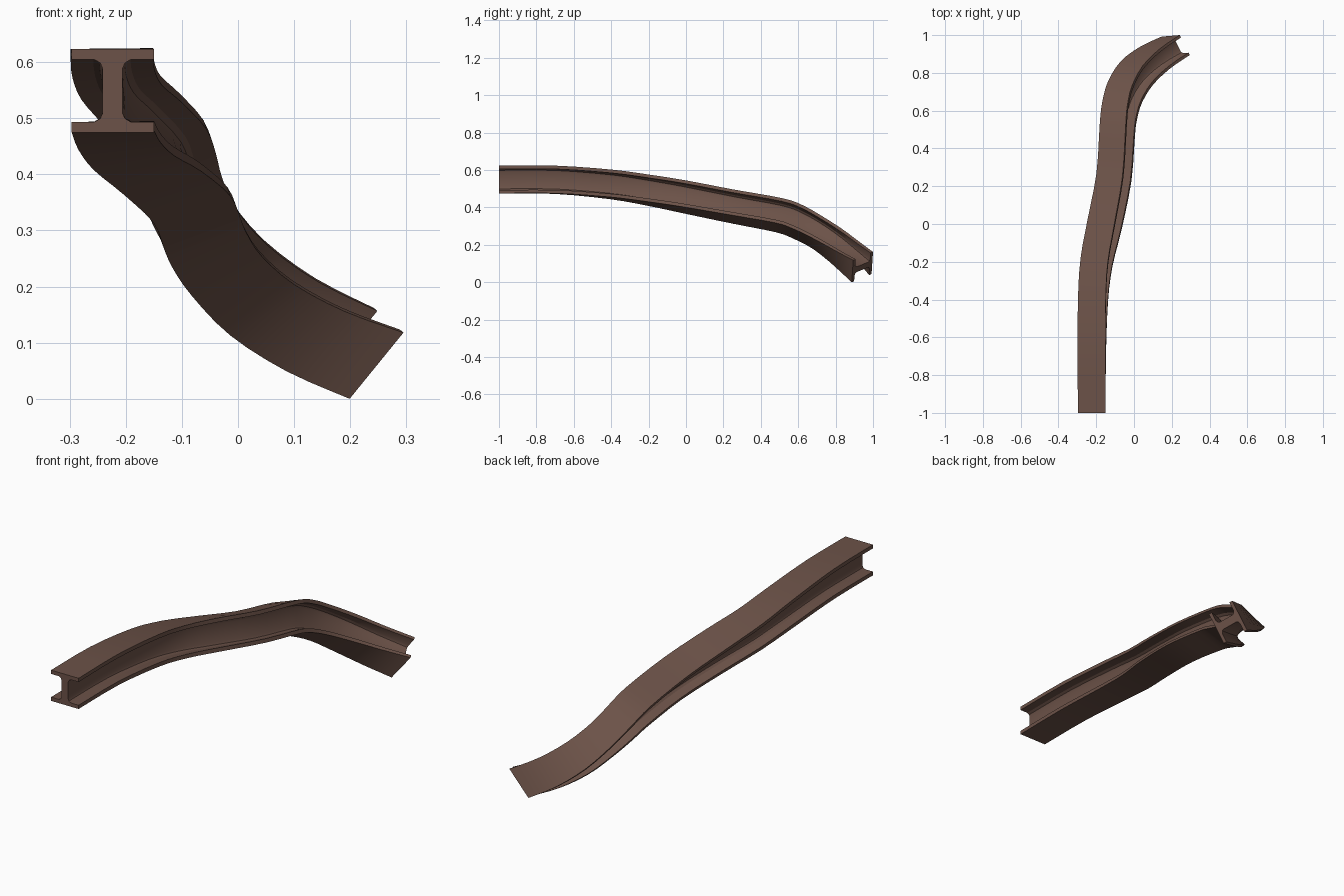
import bpy, bmesh
from mathutils import Vector

if "Cube" in bpy.data.objects:
    bpy.data.objects.remove(bpy.data.objects["Cube"])

# Stations along the beam: centre, width vector, height vector
STATIONS = [
    ((-.2235, -1, .549),   (.147, 0, 0),        (0, 0, .148)),
    ((-.2235, -.7, .548),  (.147, 0, .003),     (-.003, .004, .148)),
    ((-.217, -.4, .523),   (.147, -.005, .012), (-.012, .015, .146)),
    ((-.198, -.2, .492),   (.144, -.022, .025), (-.025, .022, .143)),
    ((-.155, 0, .455),     (.140, -.030, .040), (-.040, .025, .140)),
    ((-.106, .25, .405),   (.137, -.020, .048), (-.048, .022, .135)),
    ((-.088, .5, .358),    (.137, -.010, .052), (-.050, .045, .130)),
    ((-.076, .6, .322),    (.133, -.018, .060), (-.052, .070, .118)),
    ((-.047, .7, .268),    (.125, -.028, .070), (-.055, .085, .100)),
    ((.016, .8, .198),     (.115, -.025, .090), (-.055, .100, .080)),
    ((.112, .881, .132),   (.105, -.010, .106), (-.054, .105, .060)),
    ((.2205, .943, .081),  (.096, .008, .118),  (-.053, .106, .044)),
]

# Upper right quarter of the I section (unit width and height), web to flange
QUARTER = [(.122, .27), (.15, .335), (.225, .378), (.5, .378), (.5, .5)]
right = [(x, -y) for x, y in reversed(QUARTER)] + QUARTER
SECTION = right + [(-x, y) for x, y in reversed(right)]


def catmull(a, b, c, d, t):
    return .5 * (2 * b + (c - a) * t + (2 * a - 5 * b + 4 * c - d) * t * t
                 + (3 * b - a - 3 * c + d) * t ** 3)


def sample(i, t, channel):
    n = len(STATIONS) - 1
    pts = [Vector(STATIONS[min(max(i + k, 0), n)][channel]) for k in (-1, 0, 1, 2)]
    return catmull(*pts, t)


# Sweep the section through the stations
bm = bmesh.new()
rings = []
STEPS = 3
for i in range(len(STATIONS) - 1):
    last = i == len(STATIONS) - 2
    for k in range(STEPS + last):
        c, w, h = (sample(i, k / STEPS, ch) for ch in range(3))
        rings.append([bm.verts.new(c + w * x + h * y) for x, y in SECTION])
n = len(SECTION)
for a, b in zip(rings, rings[1:]):
    for j in range(n):
        bm.faces.new((a[j], a[(j + 1) % n], b[(j + 1) % n], b[j]))
bm.faces.new(rings[0])
bm.faces.new(rings[-1])
bmesh.ops.recalc_face_normals(bm, faces=bm.faces)

mesh = bpy.data.meshes.new("twisted_i_beam")
bm.to_mesh(mesh)
bm.free()
beam = bpy.data.objects.new("twisted_i_beam", mesh)
bpy.context.collection.objects.link(beam)

# Rusty brown steel
mat = bpy.data.materials.new("rusty_brown")
mat.diffuse_color = (.15, .085, .065, 1)
mat.use_nodes = True
mat.node_tree.nodes["Principled BSDF"].inputs["Base Color"].default_value = mat.diffuse_color
mesh.materials.append(mat)

bpy.context.view_layer.objects.active = beam
beam.select_set(True)
bpy.ops.object.shade_smooth_by_angle(angle=.5)
